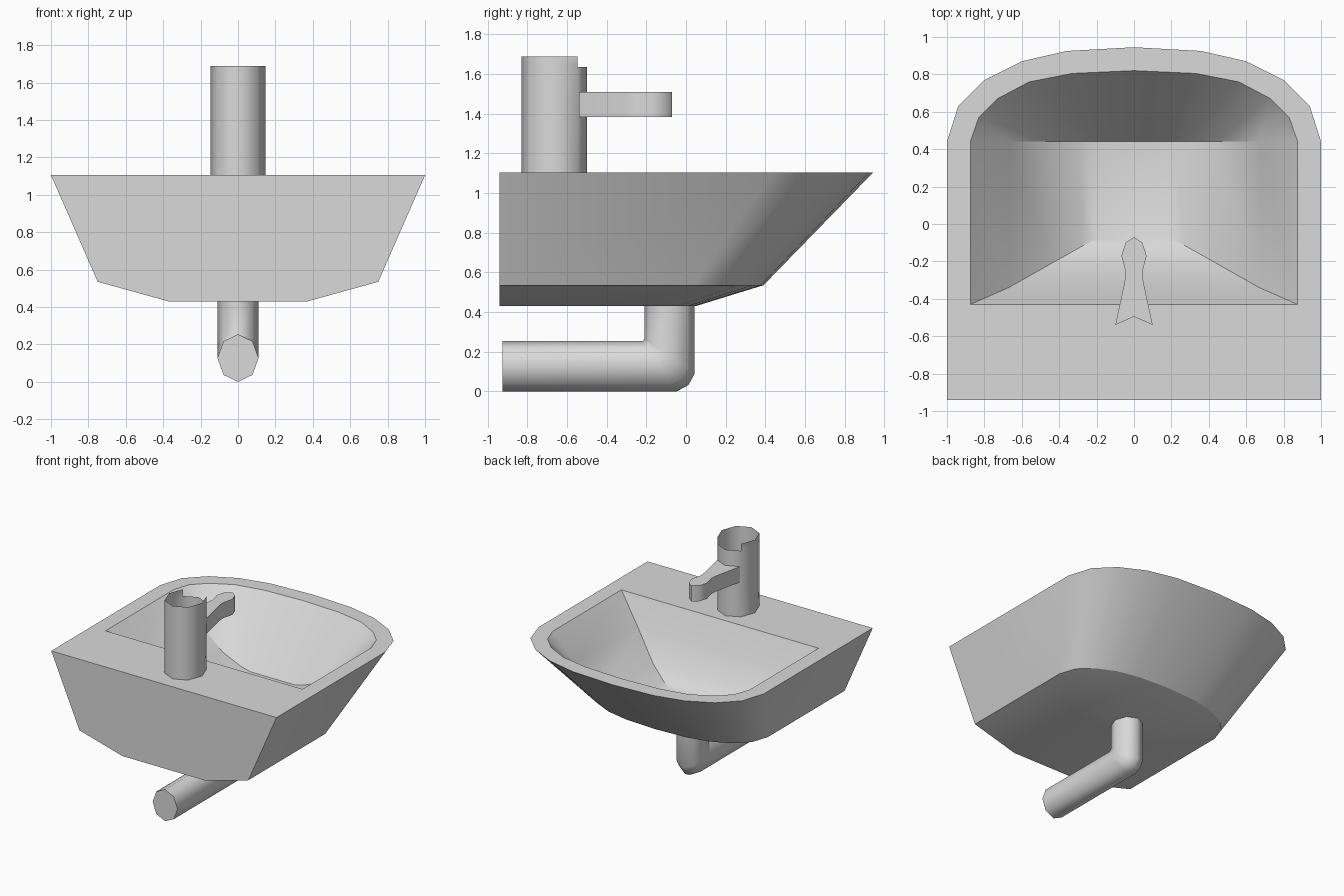
import bpy, bmesh, math

cube = bpy.data.objects.get("Cube")
if cube:
    bpy.data.objects.remove(cube, do_unlink=True)

grey = bpy.data.materials.new("light_grey")
grey.use_nodes = True
colour = (0.7, 0.7, 0.7, 1)
grey.diffuse_color = colour
grey.node_tree.nodes["Principled BSDF"].inputs["Base Color"].default_value = colour


def mirrored(half):
    """Mirror points running from +x to the centre point, which is kept once."""
    return [(-p[0], *p[1:]) for p in half[:-1]] + half[::-1]


def ring(bm, points):
    return [bm.verts.new(p) for p in points]


def bridge(bm, a, b, closed=True):
    n = len(a)
    for i in range(n if closed else n - 1):
        j = (i + 1) % n
        bm.faces.new((a[i], a[j], b[j], b[i]))


def finish(bm, name, angle):
    bmesh.ops.remove_doubles(bm, verts=bm.verts, dist=0.0005)
    bmesh.ops.recalc_face_normals(bm, faces=bm.faces)
    mesh = bpy.data.meshes.new(name)
    bm.to_mesh(mesh)
    bm.free()
    mesh.materials.append(grey)
    obj = bpy.data.objects.new(name, mesh)
    bpy.context.collection.objects.link(obj)
    bpy.ops.object.select_all(action='DESELECT')
    obj.select_set(True)
    bpy.context.view_layer.objects.active = obj
    bpy.ops.object.shade_smooth_by_angle(angle=math.radians(angle))


# Basin: tapering outer shell, flat rim and a rounded trough
BACK, TOP, BEND = -0.94, 1.105, 0.44
outer = mirrored([(1, BEND), (.94, .63), (.8, .77), (.6, .87), (.36, .925), (0, .945)])
inner = mirrored([(.875, BEND), (.83, .57), (.73, .67), (.56, .76), (.33, .805), (0, .82)])
# Trough profile: half width, y where it meets the curved back wall, depth
trough = mirrored([(.875, -.43, 0), (.67, -.34, .2), (.44, -.21, .39),
                   (.28, -.12, .46), (.2, -.08, .48), (0, -.08, .48)])

bm = bmesh.new()
outline = [(-1, BACK)] + outer + [(1, BACK)]
shell = [ring(bm, [(x * sx, BACK + (y - BACK) * sy, z) for x, y in outline])
         for sx, sy, z in ((1, 1, TOP), (.75, .706, .535), (.37, .525, .43))]
for a, b in zip(shell, shell[1:]):
    bridge(bm, a, b)
bm.faces.new(shell[-1])
rim = ring(bm, [(x, y, TOP) for x, y in [(-.875, -.43)] + inner + [(.875, -.43)]])
bridge(bm, shell[0], rim)
crease = ring(bm, [(x, BEND, TOP - d) for x, y, d in trough])
slope = ring(bm, [(x, y, TOP - d) for x, y, d in trough])
bridge(bm, rim[1:-1], crease, closed=False)
bridge(bm, crease, slope, closed=False)
# Back wall in level strips from one side of the trough to the other
for i in range(3):
    bm.faces.new(slope[i:i + 2] + slope[9 - i:11 - i])
bm.faces.new(slope[3:8])
finish(bm, "basin", 27)

# Tap body: open octagonal tube with a lowered lip above the spout
bm = bmesh.new()
tube = [(.147 * math.sin(i * math.pi / 4), -.664 + .165 * math.cos(i * math.pi / 4))
        for i in range(8)]
LIP, TAP_TOP = 1.635, 1.69
low, mid, high = (ring(bm, [(x, y, z) for x, y in tube]) for z in (TOP, LIP, TAP_TOP))
bridge(bm, low, mid)
bridge(bm, mid[1:], high[1:], closed=False)
bmesh.ops.delete(bm, geom=[v for v in bm.verts if not v.link_faces], context='VERTS')
finish(bm, "tap_body", 50)

# Spout: flat, waisted arm
arm = mirrored([(.1, -.54), (.05, -.31), (.046, -.25), (.067, -.17), (.045, -.1), (0, -.07)])
arm.append((0, -.495))
bm = bmesh.new()
under, over = (ring(bm, [(x, y, z) for x, y in arm]) for z in (1.385, 1.51))
bridge(bm, under, over)
bm.faces.new(under)
bm.faces.new(over)
finish(bm, "tap_spout", 40)

# Drain pipe: octagonal section swept around a chamfered elbow
R, CY = .127, -.083
section = [(.11 * math.sin(i * math.pi / 4), R * math.cos(i * math.pi / 4)) for i in range(8)]


def elbow(back, up):
    points = []
    for x, d in section:
        c = .01 + .08 * (R - d) / (2 * R)
        points.append((x, CY - d - back * c, R + d + up * c))
    return points


bm = bmesh.new()
path = [ring(bm, [(x, -.925, R + d) for x, d in section])]
path += [ring(bm, elbow(b, u)) for b, u in ((1, 0), (.35, .35), (0, 1))]
path.append(ring(bm, [(x, CY - d, .43) for x, d in section]))
for a, b in zip(path, path[1:]):
    bridge(bm, a, b)
bm.faces.new(path[0])
bm.faces.new(path[-1])
finish(bm, "drain_pipe", 60)
